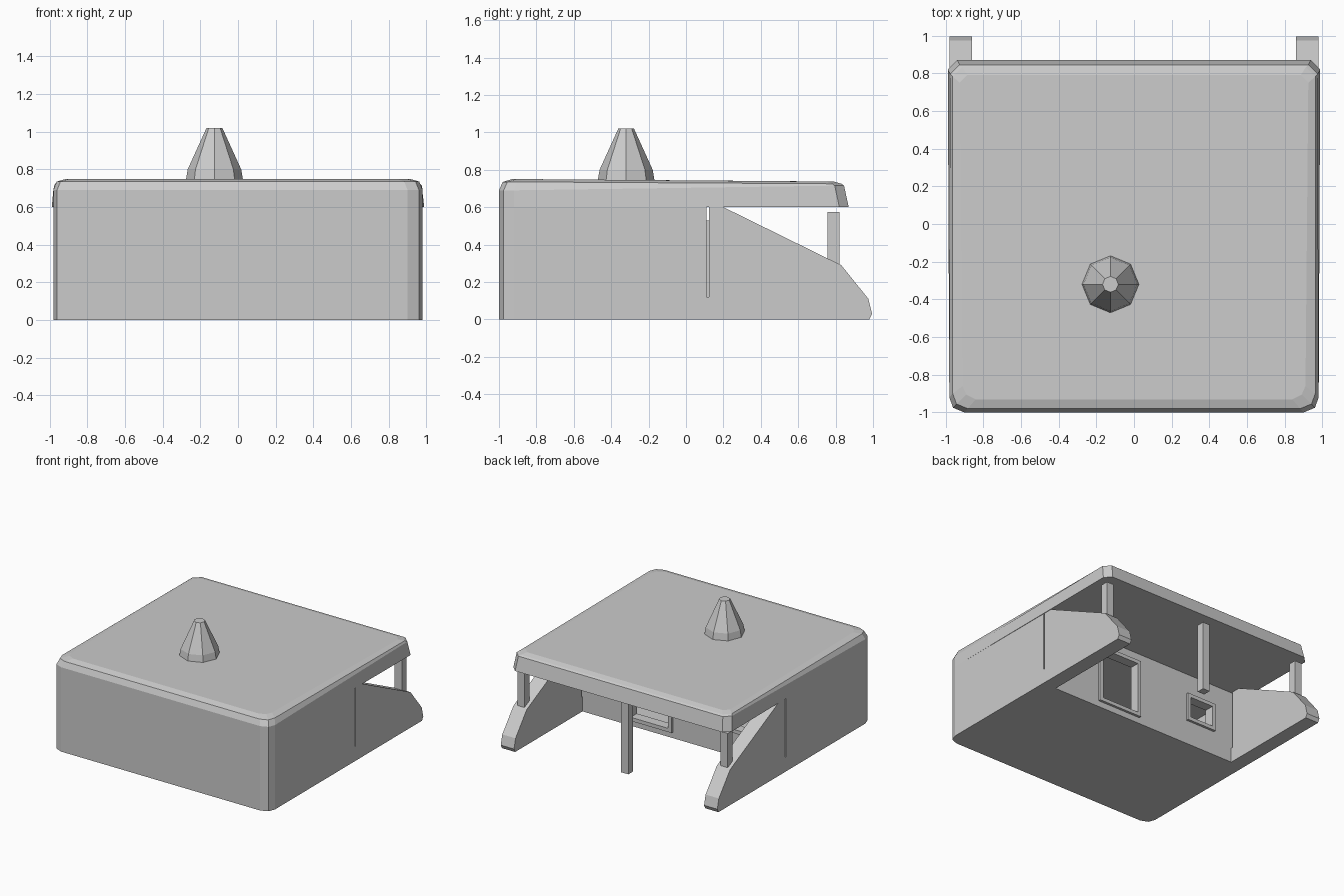
import bpy, bmesh, math
from mathutils import Vector

if "Cube" in bpy.data.objects:
    bpy.data.objects.remove(bpy.data.objects["Cube"])


def make_object(name, bm):
    bmesh.ops.recalc_face_normals(bm, faces=bm.faces)
    mesh = bpy.data.meshes.new(name)
    bm.to_mesh(mesh)
    bm.free()
    ob = bpy.data.objects.new(name, mesh)
    bpy.context.collection.objects.link(ob)
    return ob


def loft(name, rings):
    """Bridge equal-length rings of points and cap both ends."""
    bm = bmesh.new()
    loops = [[bm.verts.new(p) for p in ring] for ring in rings]
    n = len(loops[0])
    for a, b in zip(loops, loops[1:]):
        for i in range(n):
            j = (i + 1) % n
            bm.faces.new((a[i], a[j], b[j], b[i]))
    bm.faces.new(loops[0][::-1])
    bm.faces.new(loops[-1])
    return make_object(name, bm)


def box(name, x0, x1, y0, y1, z0, z1):
    plan = [(x0, y0), (x1, y0), (x1, y1), (x0, y1)]
    return loft(name, [[(x, y, z) for x, y in plan] for z in (z0, z1)])


def mirrored(half):
    """Complete a right-hand plan outline, listed front to back."""
    return half + [(-x, y) for x, y in reversed(half)]


def cut(target, cutter):
    mod = target.modifiers.new(cutter.name, 'BOOLEAN')
    mod.object = cutter
    mod.operation = 'DIFFERENCE'
    mod.solver = 'EXACT'
    cutter.hide_render = True
    cutter.hide_viewport = True


# Hollow room with chamfered front corners
BACK = 0.11
plan = mirrored([(0.90, -1.0), (0.96, -0.975), (0.98, -0.92), (0.98, BACK)])
walls = loft("house_walls", [[(x, y, z) for x, y in plan] for z in (0, 0.6)])
cut(walls, box("room_cutter", -0.92, 0.92, -0.94, BACK - 0.06, 0.05, 0.7))

# Door and window openings in the back wall, each with a raised frame
for name, x0, x1, z0, z1 in (("door", 0.04, 0.44, 0.05, 0.53),
                             ("window", -0.69, -0.42, 0.20, 0.43)):
    w = 0.03
    cut(walls, box(name + "_cutter", x0 + w, x1 - w, BACK - 0.1, BACK + 0.1,
                   z0 + w, z1 - w))
    ya, yb = BACK - 0.01, BACK + 0.02
    box(name + "_frame_left", x0, x0 + w, ya, yb, z0, z1)
    box(name + "_frame_right", x1 - w, x1, ya, yb, z0, z1)
    box(name + "_frame_bottom", x0 + w, x1 - w, ya, yb, z0, z0 + w)
    box(name + "_frame_top", x0 + w, x1 - w, ya, yb, z1 - w, z1)


# Roof slab: chamfered outline drawn in towards the top, sloping slightly back
def roof_ring(front, side_front, side_back, back, z_front, z_back, c):
    half = [(side_front - 0.08 + c, front), (side_front - 0.02, front + 0.025),
            (side_front, front + 0.08 - c),
            (side_back, back - 0.05 + c), (side_back - 0.05 + c, back)]
    return [(x, y, z_front if y < 0 else z_back) for x, y in mirrored(half)]


loft("roof", [
    roof_ring(-1.0, 0.98, 0.988, 0.87, 0.60, 0.60, 0),
    roof_ring(-1.0, 0.98, 0.975, 0.845, 0.69, 0.715, 0),
    roof_ring(-0.98, 0.962, 0.962, 0.832, 0.735, 0.725, 0),
    roof_ring(-0.93, 0.91, 0.925, 0.79, 0.75, 0.737, 0.01),
])

# Sloping wing walls, with a narrow slit where they meet the house
profile = [(BACK, 0), (BACK, 0.12), (0.122, 0.12), (0.122, 0.60), (0.20, 0.60),
           (0.83, 0.29), (0.975, 0.11), (0.995, 0.03), (0.98, 0)]
for side, s in (("right", 1), ("left", -1)):
    loft("wing_wall_" + side, [[(s * x, y, z) for y, z in profile] for x in (0.86, 0.98)])

# Porch posts
for name, x, z0 in (("left", -0.92, 0.25), ("middle", -0.02, 0), ("right", 0.92, 0.25)):
    box("porch_post_" + name, x - 0.032, x + 0.032, 0.757, 0.82, z0, 0.575)

# Eight-sided tapering chimney
loft("chimney", [[(-0.125 + r * math.cos(i * math.pi / 4),
                   -0.32 + r * math.sin(i * math.pi / 4), z) for i in range(8)]
                 for r, z in ((0.153, 0.735), (0.142, 0.80), (0.042, 1.02))])
